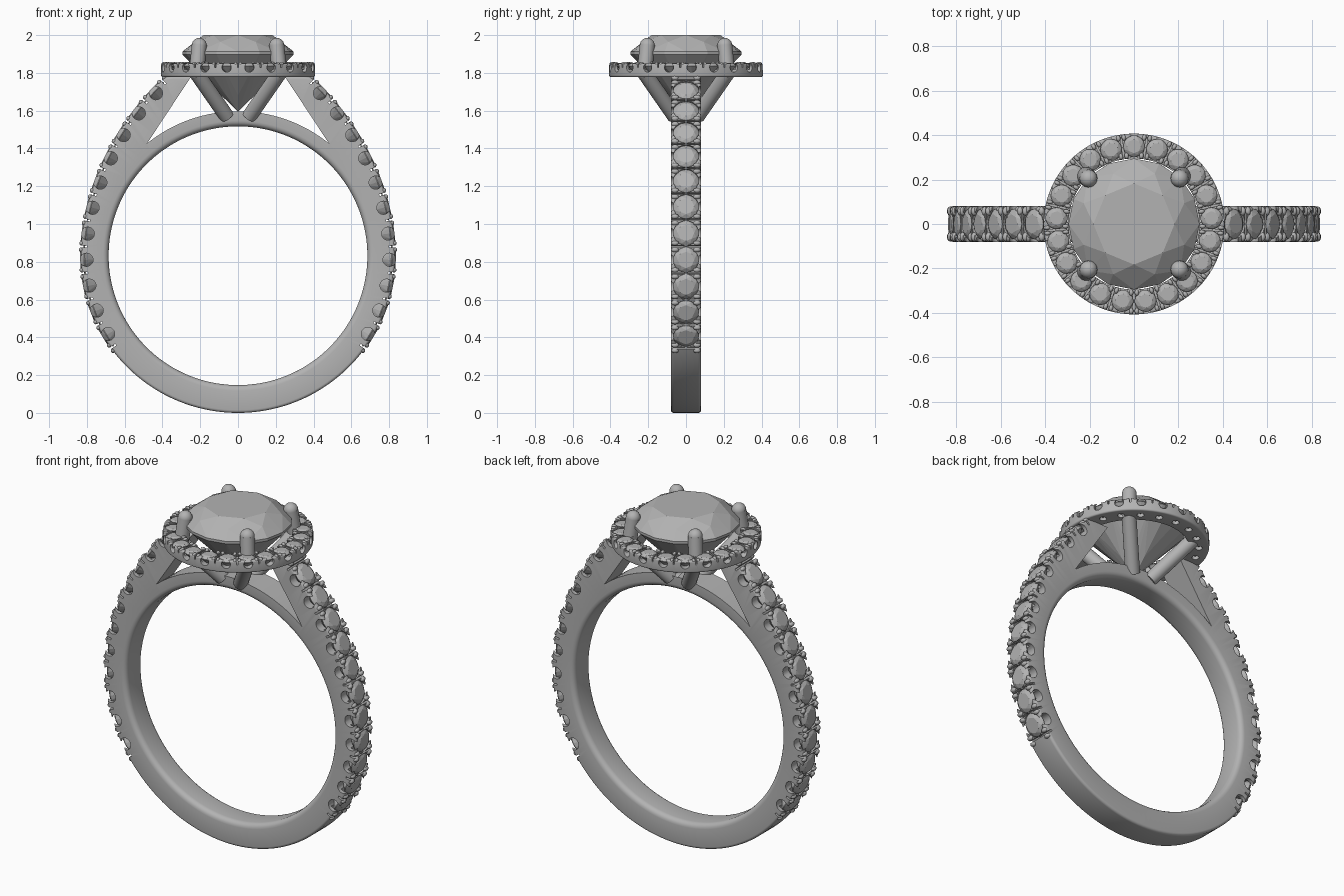
import bpy, bmesh
from math import sin, cos, pi, radians
from mathutils import Matrix, Vector

cube = bpy.data.objects.get("Cube")
if cube:
    bpy.data.objects.remove(cube, do_unlink=True)

grey = bpy.data.materials.new("soft grey")
grey.use_nodes = True
grey.diffuse_color = (0.45, 0.45, 0.45, 1)
for node in grey.node_tree.nodes:
    if node.type == 'BSDF_PRINCIPLED':
        node.inputs["Base Color"].default_value = grey.diffuse_color

CENTRE = Vector((0, 0, 0.832))
INNER, OUTER, HALF_WIDTH = 0.685, 0.832, 0.08
HALO_TOP, HALO_R = 1.85, 0.35


def finish(name, bm):
    bmesh.ops.recalc_face_normals(bm, faces=bm.faces[:])
    mesh = bpy.data.meshes.new(name)
    bm.to_mesh(mesh)
    bm.free()
    mesh.materials.append(grey)
    obj = bpy.data.objects.new(name, mesh)
    bpy.context.collection.objects.link(obj)
    return obj


def activate(obj):
    bpy.ops.object.select_all(action='DESELECT')
    obj.select_set(True)
    bpy.context.view_layer.objects.active = obj


def smooth(obj, angle=35):
    activate(obj)
    bpy.ops.object.shade_smooth_by_angle(angle=radians(angle))


def cut(target, bm):
    """Subtract a temporary solid from the target."""
    cutter = finish("cutter", bm)
    cutter.hide_render = True
    mod = target.modifiers.new("cut", 'BOOLEAN')
    mod.operation, mod.solver, mod.object = 'DIFFERENCE', 'EXACT', cutter
    activate(target)
    bpy.ops.object.modifier_apply(modifier=mod.name)
    bpy.data.objects.remove(cutter, do_unlink=True)


def cylinder(bm, radius, depth, matrix, segments=20):
    bmesh.ops.create_cone(bm, cap_ends=True, segments=segments, radius1=radius,
                          radius2=radius, depth=depth, matrix=matrix)


def rounded_section(low, high, half, r_low, r_high):
    """Rounded rectangle as (radial, across) points."""
    points = []
    corners = ((high, 1, r_high, 0), (low, 1, r_low, 1),
               (low, -1, r_low, 2), (high, -1, r_high, 3))
    for edge, side, r, quarter in corners:
        u = edge - r if edge == high else edge + r
        for k in range(5):
            a = (quarter + k / 4) * pi / 2
            points.append((u + r * cos(a), side * (half - r) + r * sin(a)))
    return points


def ring_sweep(name, loops):
    """Skin a closed chain of closed loops."""
    bm = bmesh.new()
    rings = [[bm.verts.new(p) for p in loop] for loop in loops]
    for i, ring in enumerate(rings):
        prev = rings[i - 1]
        for j in range(len(ring)):
            bm.faces.new((prev[j - 1], prev[j], ring[j], ring[j - 1]))
    return finish(name, bm)


def gem_mesh():
    """Unit round brilliant, girdle at the origin."""
    bm = bmesh.new()
    layers = ((8, 0.62, 0.322, 0), (8, 0.83, 0.2, 0.5), (16, 1, 0.025, 0),
              (16, 1, -0.025, 0), (8, 0.3, -0.76, 0), (1, 0, -1.05, 0))
    for count, r, z, shift in layers:
        for k in range(count):
            a = (k + shift) * 2 * pi / count
            bm.verts.new((r * cos(a), r * sin(a), z))
    bmesh.ops.convex_hull(bm, input=bm.verts[:])
    bmesh.ops.dissolve_limit(bm, angle_limit=radians(2),
                             verts=bm.verts[:], edges=bm.edges[:])
    mesh = bpy.data.meshes.new("gem")
    bm.to_mesh(mesh)
    bm.free()
    mesh.materials.append(grey)
    return mesh


GEM = gem_mesh()


def place_gem(name, matrix, radius):
    obj = bpy.data.objects.new(name, GEM)
    obj.matrix_world = matrix @ Matrix.Scale(radius, 4)
    bpy.context.collection.objects.link(obj)


def pave(name, target, gems, gaps, r, width, holes=False):
    """Cut seats, side scallops and slits, then set gems and claws."""
    shift = Matrix.Translation
    seats, scallops, slits, drills = (bmesh.new() for _ in range(4))
    for m in gems:
        cylinder(seats, r * 0.95, r * 1.5, m @ shift((0, 0, r * 0.1)), 24)
        cylinder(scallops, r * 0.5, width * 2.4,
                 m @ shift((0, 0, -r * 0.42)) @ Matrix.Rotation(pi / 2, 4, 'X'))
        cylinder(drills, r * 0.4, r * 4, m, 12)
        place_gem(name + "_gem", m @ shift((0, 0, -r * 0.27)), r)
    for m in gaps:
        bmesh.ops.create_cube(slits, size=1, matrix=m @ Matrix.Diagonal(
            (r * 0.15, width * 2.4, r * 0.9, 1)))
    cut(target, seats)
    cut(target, scallops)
    cut(target, slits)
    if holes:
        cut(target, drills)
    else:
        drills.free()
    claws = bmesh.new()
    for m in gaps:
        for sx in (-1, 1):
            for sy in (-1, 1):
                spot = m @ shift((sx * r * 0.25, sy * r * 0.83, -r * 0.05))
                bmesh.ops.create_uvsphere(
                    claws, u_segments=10, v_segments=6, radius=r * 0.2,
                    matrix=spot @ Matrix.Diagonal((1, 1.5, 1, 1)))
    smooth(finish(name + "_claws", claws), 60)


# Band outline: round below, flaring into the shoulders above
def outer_radius(a):
    flare = 0.158 * (a / radians(62.4)) ** 2.4 if a > 0 else 0
    r = OUTER + flare
    return min(r, 0.95 / sin(a)) if a > 0.5 else r


def outline(a, side=1):
    r = outer_radius(a)
    return CENTRE + Vector((side * r * cos(a), 0, r * sin(a)))


STEPS = 144
loops = []
for i in range(STEPS):
    turn = 2 * pi * i / STEPS - pi / 2
    folded = turn if turn <= pi / 2 else pi - turn
    section = rounded_section(INNER, outer_radius(folded), HALF_WIDTH, 0.03, 0.015)
    loops.append([CENTRE + Vector((u * cos(turn), y, u * sin(turn)))
                  for u, y in section])
band = ring_sweep("band", loops)

# Open window between the bridge and the shoulders
window = bmesh.new()
tip = radians(51)
shape = [Vector((0.765 * cos(a), 0, CENTRE.z + 0.765 * sin(a)))
         for a in (tip + (pi - 2 * tip) * k / 32 for k in range(33))]
shape += [Vector((-0.235, 0, 1.8)), Vector((0.235, 0, 1.8))]
front = window.faces.new([window.verts.new(p + Vector((0, -0.2, 0))) for p in shape])
extruded = bmesh.ops.extrude_face_region(window, geom=[front])["geom"]
bmesh.ops.translate(window, vec=(0, 0.4, 0),
                    verts=[g for g in extruded if isinstance(g, bmesh.types.BMVert)])
cut(band, window)

# Gem positions at even spacing up each shoulder
HALF_STEP, EPS = 0.0715, 0.001
angles, a = [], radians(-36)
for i in range(23):
    angles.append(a)
    for k in range(10):
        a += HALF_STEP / 10 * EPS / (outline(a + EPS) - outline(a)).length


def band_frame(a, side):
    p = outline(a, side)
    along = (outline(a + EPS, side) - outline(a - EPS, side)).normalized()
    normal = along.cross(Vector((0, 1, 0)))
    if normal.dot(p - CENTRE) < 0:
        normal.negate()
    m = Matrix((along, normal.cross(along), normal)).transposed().to_4x4()
    return Matrix.Translation(p) @ m


for side, label in ((1, "left"), (-1, "right")):
    frames = [band_frame(a, side) for a in angles]
    pave(label + "_shoulder", band, frames[1::2], frames[::2], 0.07, HALF_WIDTH)
smooth(band)

# Halo ring around the centre stone
profile = rounded_section(0.295, 0.407, 0.036, 0.006, 0.01)
loops = []
for i in range(96):
    a = 2 * pi * i / 96
    loops.append([(u * cos(a), u * sin(a), HALO_TOP - 0.036 + v) for u, v in profile])
halo = ring_sweep("halo", loops)
frames = [Matrix.Rotation(pi * k / 21, 4, 'Z') @ Matrix.Translation((0, HALO_R, HALO_TOP))
          for k in range(42)]
pave("halo", halo, frames[::2], frames[1::2], 0.05, 0.06, holes=True)
smooth(halo)

# Centre stone
place_gem("centre_stone", Matrix.Translation((0, 0, 1.905)), 0.295)

# Four prongs rising from the bridge past the halo
PRONG_R = 0.04
path = ((0.06, 1.57), (0.22, 1.8), (0.205, 1.945))
for sx in (-1, 1):
    for sy in (-1, 1):
        bm = bmesh.new()
        points = [Vector((sx * d, sy * d, z)) for d, z in path]
        for p, q in zip(points, points[1:]):
            turn = (q - p).to_track_quat('Z', 'Y').to_matrix().to_4x4()
            cylinder(bm, PRONG_R, (q - p).length,
                     Matrix.Translation((p + q) / 2) @ turn, 24)
        for p in points[1:]:
            bmesh.ops.create_uvsphere(bm, u_segments=24, v_segments=12,
                                      radius=PRONG_R, matrix=Matrix.Translation(p))
        name = ("back" if sy > 0 else "front") + ("_left" if sx > 0 else "_right")
        smooth(finish(name + "_prong", bm), 50)
